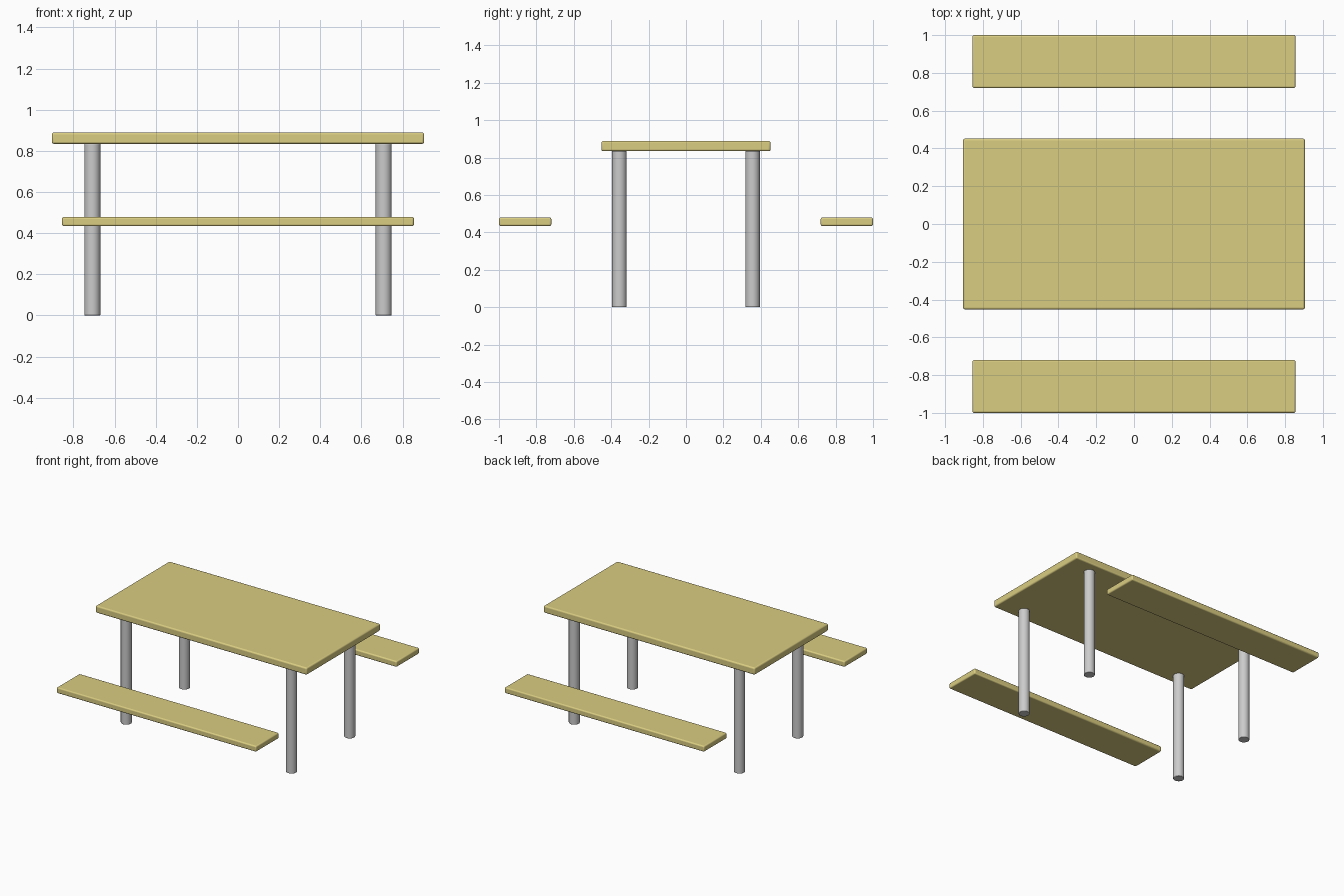
import bpy

if "Cube" in bpy.data.objects:
    bpy.data.objects.remove(bpy.data.objects["Cube"])


def finish(obj, name, bevel, segments, mat=None):
    # Rounded edges with smooth shading on the curves only
    obj.name = name
    bpy.ops.object.transform_apply(location=False, rotation=False, scale=True)
    mod = obj.modifiers.new("rounded_edges", 'BEVEL')
    mod.width = bevel
    mod.segments = segments
    mod.limit_method = 'ANGLE'
    mod.angle_limit = 0.8
    if mat:
        obj.data.materials.append(mat)
    bpy.ops.object.shade_smooth_by_angle(angle=0.6)


def plank(name, x, y0, y1, z0, z1, bevel, mat):
    bpy.ops.mesh.primitive_cube_add(size=1, location=(0, (y0 + y1) / 2, (z0 + z1) / 2))
    obj = bpy.context.object
    obj.scale = (2 * x, y1 - y0, z1 - z0)
    finish(obj, name, bevel, 3, mat)


wood = bpy.data.materials.new("pale_wood")
wood.diffuse_color = (0.70, 0.61, 0.22, 1)
wood.use_nodes = True
wood.node_tree.nodes["Principled BSDF"].inputs["Base Color"].default_value = wood.diffuse_color

# Table top
plank("table_top", 0.905, -0.452, 0.452, 0.834, 0.889, 0.01, wood)

# Bench seats on both sides
plank("front_bench", 0.855, -1.0, -0.72, 0.434, 0.479, 0.009, wood)
plank("back_bench", 0.855, 0.72, 1.0, 0.434, 0.479, 0.009, wood)

# Four round metal legs
for sx, side in ((-1, "left"), (1, "right")):
    for sy, end in ((-1, "front"), (1, "back")):
        bpy.ops.mesh.primitive_cylinder_add(
            vertices=32, radius=0.039, depth=0.835,
            location=(sx * 0.708, sy * 0.356, 0.4175))
        finish(bpy.context.object, f"{end}_{side}_leg", 0.003, 2)
